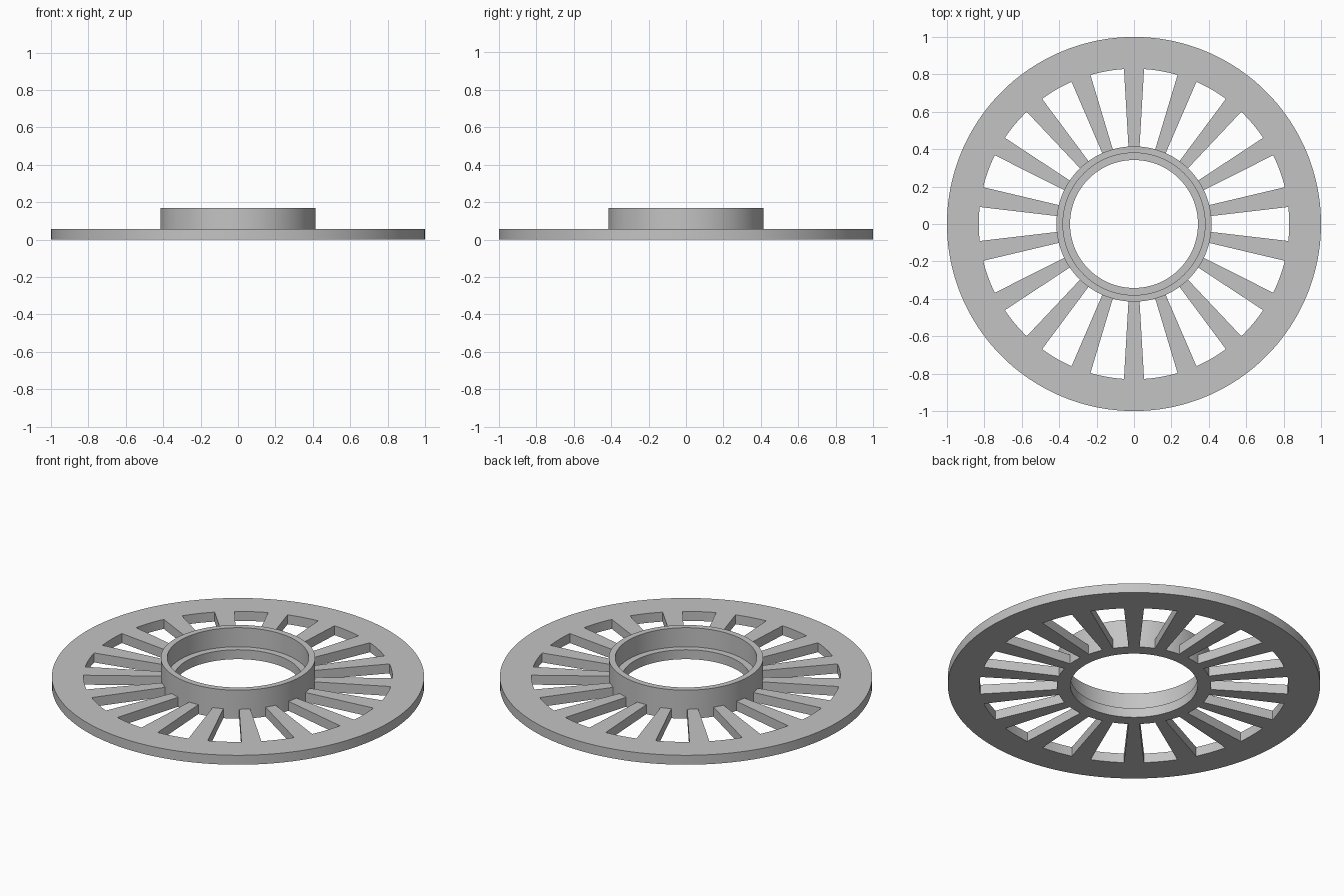
import bpy
import bmesh
from math import cos, sin, radians, hypot

cube = bpy.data.objects.get("Cube")
if cube:
    bpy.data.objects.remove(cube, do_unlink=True)

SLOTS = 18
PLATE_TOP, HUB_TOP = 0.056, 0.169
R_BORE, R_COLLAR_IN, R_COLLAR_OUT, R_SLOT_END, R_RIM = 0.342, 0.38, 0.415, 0.83, 1.0
SLOT_STEPS, SPOKE_STEPS = 6, 4

# Radius of each ring and the half angle of a slot on it
RINGS = [(R_BORE, 5.9), (R_COLLAR_IN, 5.9), (R_COLLAR_OUT, 5.9),
         (R_SLOT_END, 6.29), (R_RIM, 6.29)]


def ring_angles(half):
    """Angles around one ring, slot spans first, then spoke spans."""
    pitch = 360 / SLOTS
    angles = []
    for s in range(SLOTS):
        mid = s * pitch
        angles += [mid - half + 2 * half * i / SLOT_STEPS for i in range(SLOT_STEPS)]
        spoke = pitch - 2 * half
        angles += [mid + half + spoke * i / SPOKE_STEPS for i in range(SPOKE_STEPS)]
    return [radians(a) for a in angles]


def raise_faces(bm, faces, height):
    result = bmesh.ops.extrude_face_region(bm, geom=faces)
    verts = [g for g in result["geom"] if isinstance(g, bmesh.types.BMVert)]
    bmesh.ops.translate(bm, verts=verts, vec=(0, 0, height))
    return [g for g in result["geom"] if isinstance(g, bmesh.types.BMFace)]


# Flat outline of the flange with the slots left open
bm = bmesh.new()
rings = [[bm.verts.new((r * cos(a), r * sin(a), 0)) for a in ring_angles(half)]
         for r, half in RINGS]
count = len(rings[0])
for k, (inner, outer) in enumerate(zip(rings, rings[1:])):
    for i in range(count):
        in_slot = i % (SLOT_STEPS + SPOKE_STEPS) < SLOT_STEPS
        if RINGS[k][0] == R_COLLAR_OUT and in_slot:
            continue
        j = (i + 1) % count
        bm.faces.new((inner[i], outer[i], outer[j], inner[j]))

# Plate thickness, then the raised collar around the bore
top = raise_faces(bm, bm.faces[:], PLATE_TOP)


def on_collar(face):
    c = face.calc_center_median()
    return R_COLLAR_IN < hypot(c.x, c.y) < R_COLLAR_OUT


collar = [f for f in top if on_collar(f)]
raise_faces(bm, collar, HUB_TOP - PLATE_TOP)
bmesh.ops.recalc_face_normals(bm, faces=bm.faces[:])

mesh = bpy.data.meshes.new("slotted_flange")
bm.to_mesh(mesh)
bm.free()
flange = bpy.data.objects.new("slotted_flange", mesh)
bpy.context.collection.objects.link(flange)

# Plain grey metal
GREY = (0.55, 0.55, 0.55, 1)
mat = bpy.data.materials.new("plain_grey")
mat.use_nodes = True
mat.diffuse_color = GREY
for node in mat.node_tree.nodes:
    if node.type == "BSDF_PRINCIPLED":
        node.inputs["Base Color"].default_value = GREY
mesh.materials.append(mat)

# Smooth round walls, sharp rims
bpy.ops.object.select_all(action="DESELECT")
flange.select_set(True)
bpy.context.view_layer.objects.active = flange
bpy.ops.object.shade_smooth_by_angle(angle=radians(30))
